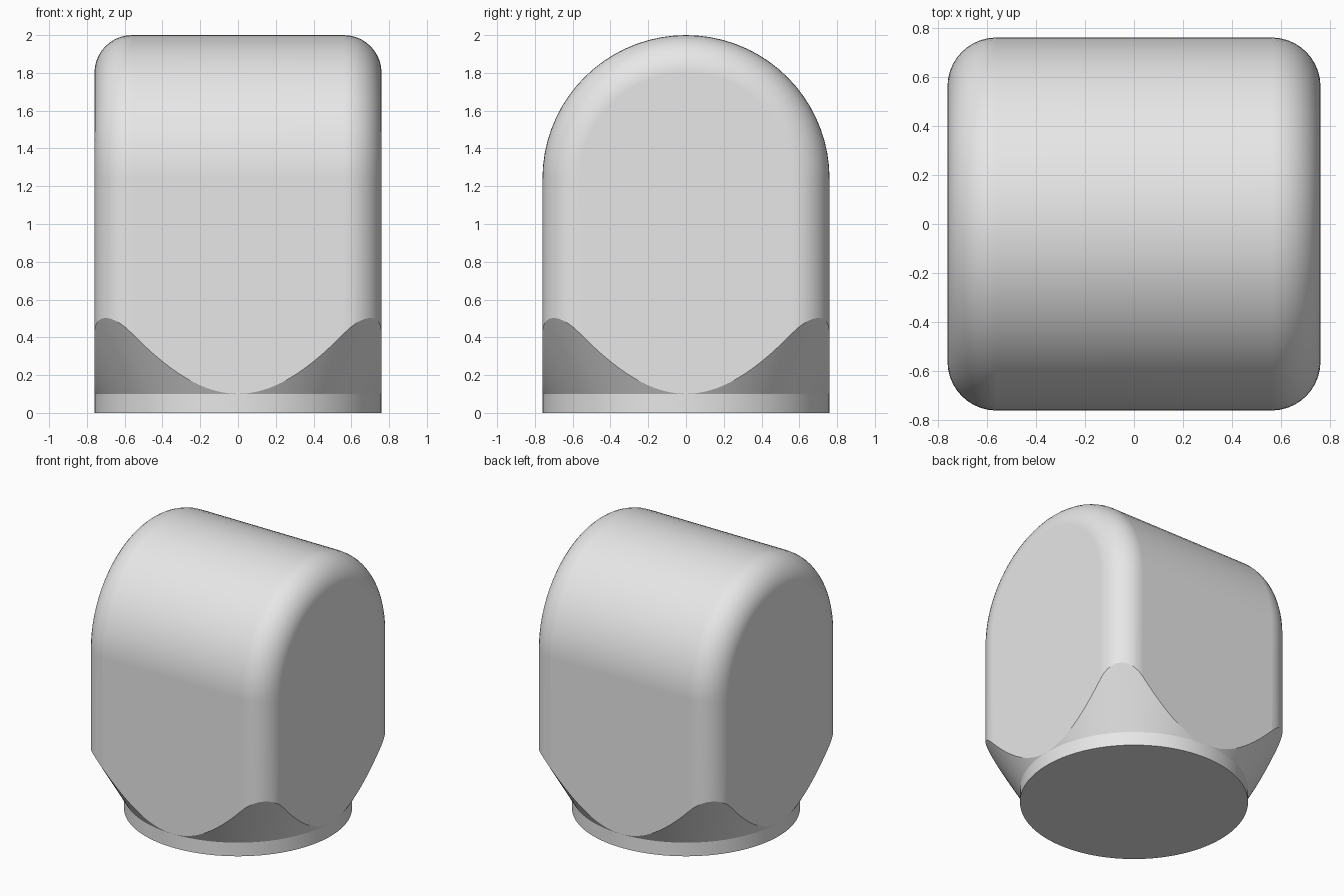
import bpy, bmesh
from math import sin, cos, pi, radians

default = bpy.data.objects.get("Cube")
if default:
    bpy.data.objects.remove(default, do_unlink=True)

HALF = 0.76        # half width, also the arch radius
FILLET = 0.2       # rounding of the two end faces
ARCH_Z = 1.24      # centre height of the arch
BASE_H = 0.1       # height of the round base

grey = bpy.data.materials.new("light grey")
grey.use_nodes = True
colour = (0.8, 0.8, 0.8, 1)
grey.diffuse_color = colour
grey.node_tree.nodes["Principled BSDF"].inputs["Base Color"].default_value = colour


def loft(name, rings):
    """Closed solid through a list of rings with equal point counts."""
    bm = bmesh.new()
    loops = [[bm.verts.new(p) for p in ring] for ring in rings]
    for a, b in zip(loops, loops[1:]):
        for i in range(len(a)):
            j = (i + 1) % len(a)
            bm.faces.new((a[i], a[j], b[j], b[i]))
    bm.faces.new(loops[0])
    bm.faces.new(loops[-1])
    bmesh.ops.recalc_face_normals(bm, faces=bm.faces)
    mesh = bpy.data.meshes.new(name)
    bm.to_mesh(mesh)
    bm.free()
    mesh.materials.append(grey)
    obj = bpy.data.objects.new(name, mesh)
    bpy.context.collection.objects.link(obj)
    return obj


def arch(x, r, steps=36):
    """Arched outline of radius r, running below the ground."""
    curve = [(x, r * cos(pi * i / steps), ARCH_Z + r * sin(pi * i / steps))
             for i in range(steps + 1)]
    return [(x, r, -0.2)] + curve + [(x, -r, -0.2)]


def circle(r, z, steps=128):
    return [(r * cos(2 * pi * i / steps), r * sin(2 * pi * i / steps), z)
            for i in range(steps)]


# Arched block with rounded end faces
STEPS = 10
angles = [pi / 2 * i / STEPS for i in range(STEPS + 1)]
right_end = [(HALF - FILLET + FILLET * sin(t), HALF - FILLET + FILLET * cos(t))
             for t in angles]
sections = [(-x, r) for x, r in reversed(right_end)] + right_end
body = loft("arched_body", [arch(x, r) for x, r in sections])

# Round base and 60 degree cone that trim the lower corners
base_r = HALF - 0.0005
wide = 1.3
cone_top = BASE_H + (wide - base_r) * 3 ** 0.5
cutter = loft("base_cutter", [circle(base_r, 0), circle(base_r, BASE_H),
                              circle(wide, cone_top), circle(wide, 2.3)])
cutter.hide_render = True

trim = body.modifiers.new("trim", 'BOOLEAN')
trim.operation = 'INTERSECT'
trim.solver = 'EXACT'
trim.object = cutter

bpy.ops.object.select_all(action='DESELECT')
body.select_set(True)
bpy.context.view_layer.objects.active = body
bpy.ops.object.modifier_apply(modifier="trim")
bpy.data.objects.remove(cutter, do_unlink=True)

# Smooth curves with crisp trimmed edges and true flats
bpy.ops.object.shade_smooth_by_angle(angle=radians(20))
weighted = body.modifiers.new("weighted_normals", 'WEIGHTED_NORMAL')
weighted.keep_sharp = True
